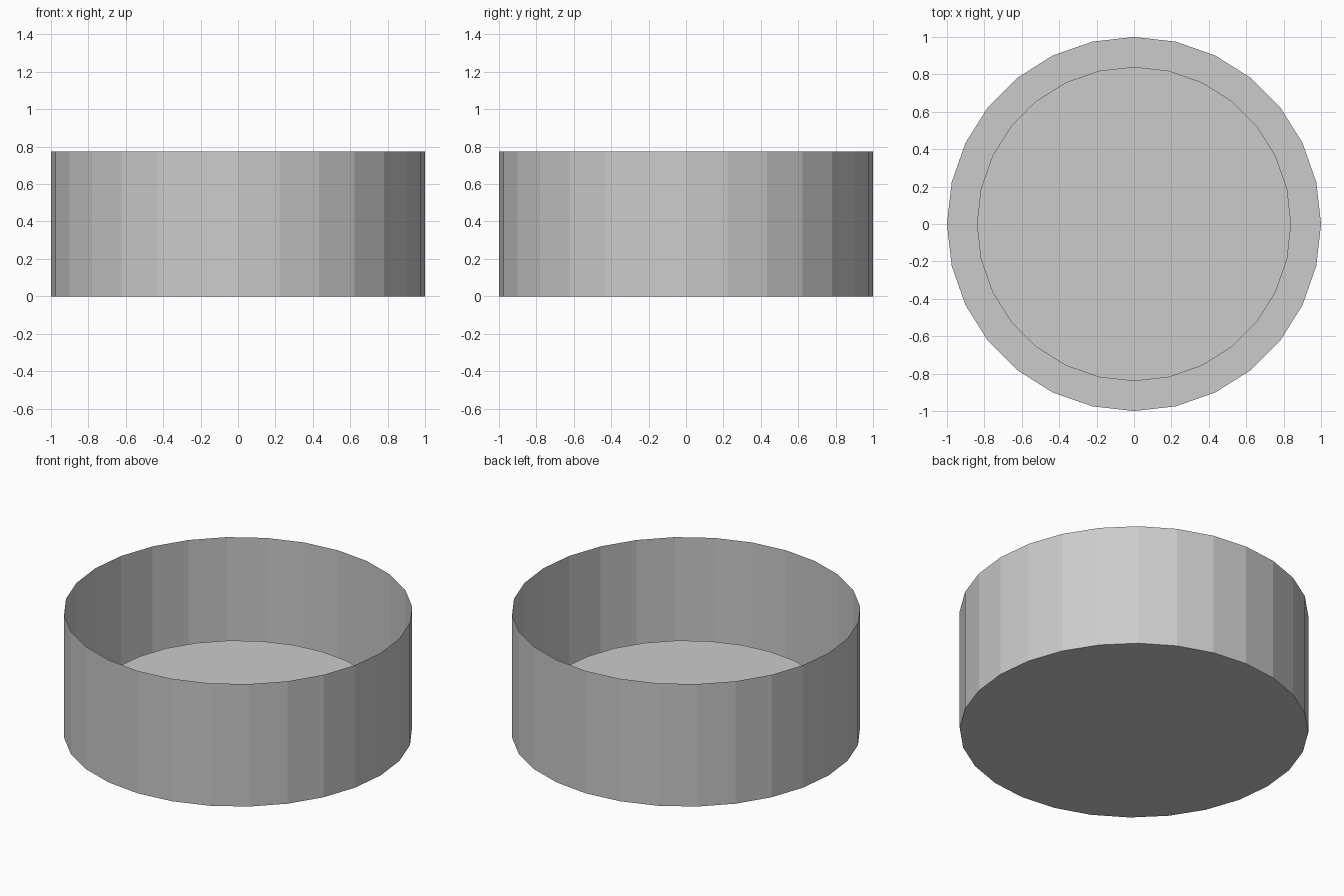
import bpy, bmesh

if "Cube" in bpy.data.objects:
    bpy.data.objects.remove(bpy.data.objects["Cube"])

SIDES = 28
HEIGHT = 0.775


def make_object(name, bm):
    mesh = bpy.data.meshes.new(name)
    bm.to_mesh(mesh)
    bm.free()
    obj = bpy.data.objects.new(name, mesh)
    bpy.context.collection.objects.link(obj)
    return obj


def disc(radius, z):
    bm = bmesh.new()
    bmesh.ops.create_circle(bm, cap_ends=True, segments=SIDES, radius=radius)
    bmesh.ops.translate(bm, verts=bm.verts, vec=(0, 0, z))
    return bm


# Open pan: flat base with a thin upright wall
bm = disc(1.0, 0.0)
rim = bmesh.ops.extrude_edge_only(bm, edges=bm.edges[:])
rim_verts = [v for v in rim["geom"] if isinstance(v, bmesh.types.BMVert)]
bmesh.ops.translate(bm, verts=rim_verts, vec=(0, 0, HEIGHT))
bmesh.ops.recalc_face_normals(bm, faces=bm.faces)
# Base faces down, wall faces out
if min(bm.faces, key=lambda f: f.calc_center_median().z).normal.z > 0:
    bmesh.ops.reverse_faces(bm, faces=bm.faces)
make_object("pan", bm)

# Smaller raised disc inside the pan
make_object("inner_disc", disc(0.84, 0.195))
